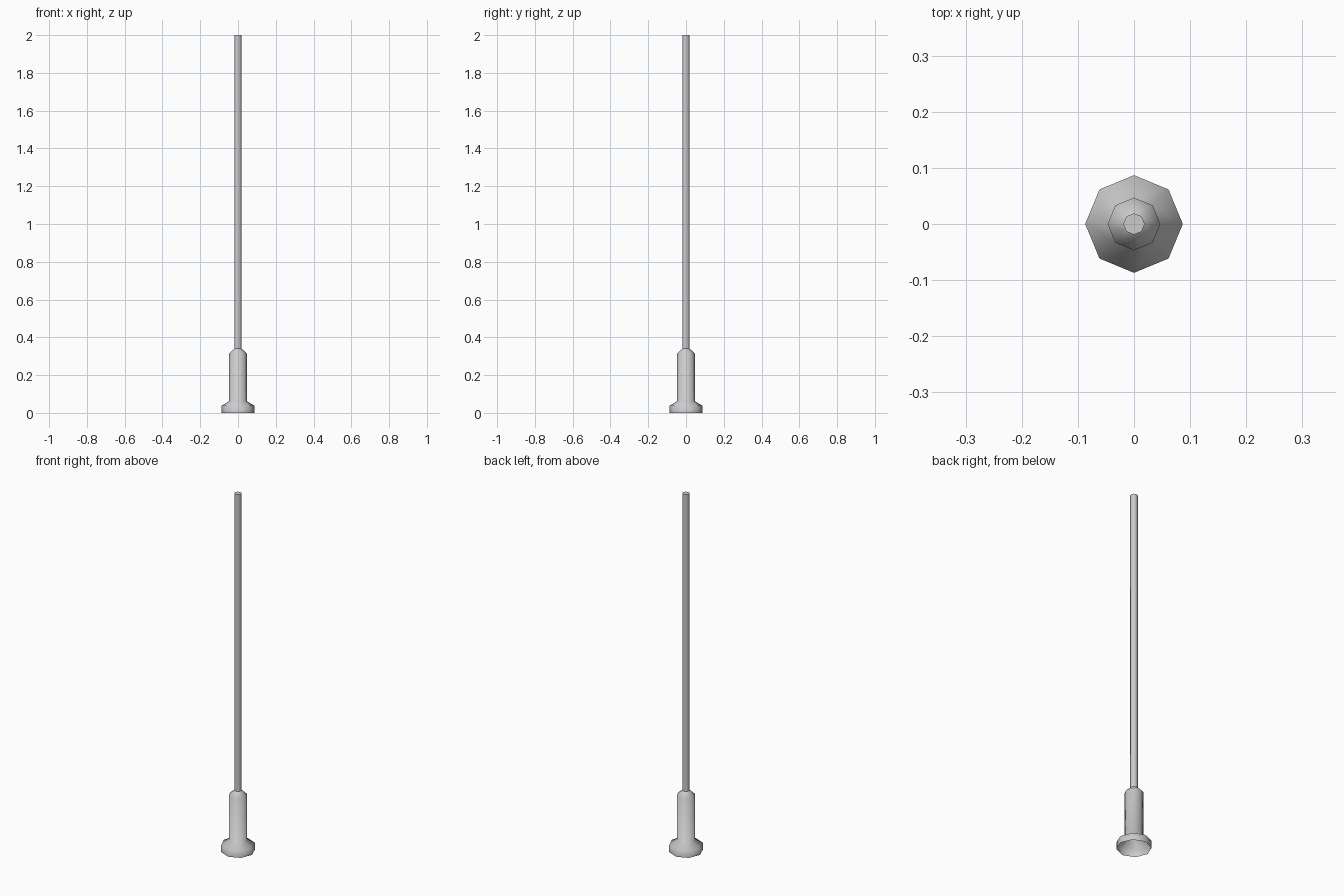
import bpy, bmesh
from math import cos, sin, tau, radians

if "Cube" in bpy.data.objects:
    bpy.data.objects.remove(bpy.data.objects["Cube"])

SIDES = 8


def lathe(name, profile, cap_top=False):
    """Turn a (radius, height) profile into an eight-sided shell."""
    bm = bmesh.new()
    rings = [[bm.verts.new((r * cos(tau * i / SIDES), r * sin(tau * i / SIDES), z))
              for i in range(SIDES)] for r, z in profile]
    for low, high in zip(rings, rings[1:]):
        for i in range(SIDES):
            j = (i + 1) % SIDES
            bm.faces.new((low[i], low[j], high[j], high[i]))
    if cap_top:
        bm.faces.new(rings[-1])
    mesh = bpy.data.meshes.new(name)
    bm.to_mesh(mesh)
    bm.free()
    obj = bpy.data.objects.new(name, mesh)
    bpy.context.collection.objects.link(obj)
    bpy.ops.object.select_all(action='DESELECT')
    obj.select_set(True)
    bpy.context.view_layer.objects.active = obj
    bpy.ops.object.shade_smooth_by_angle(angle=radians(62))
    return obj


# flared foot and sleeve, open underneath
lathe("base_sleeve", [(0.087, 0), (0.087, 0.038), (0.047, 0.062),
                      (0.047, 0.315), (0.019, 0.34)])
# thin rod rising from the sleeve
lathe("rod", [(0.019, 0.34), (0.019, 2.0)], cap_top=True)
